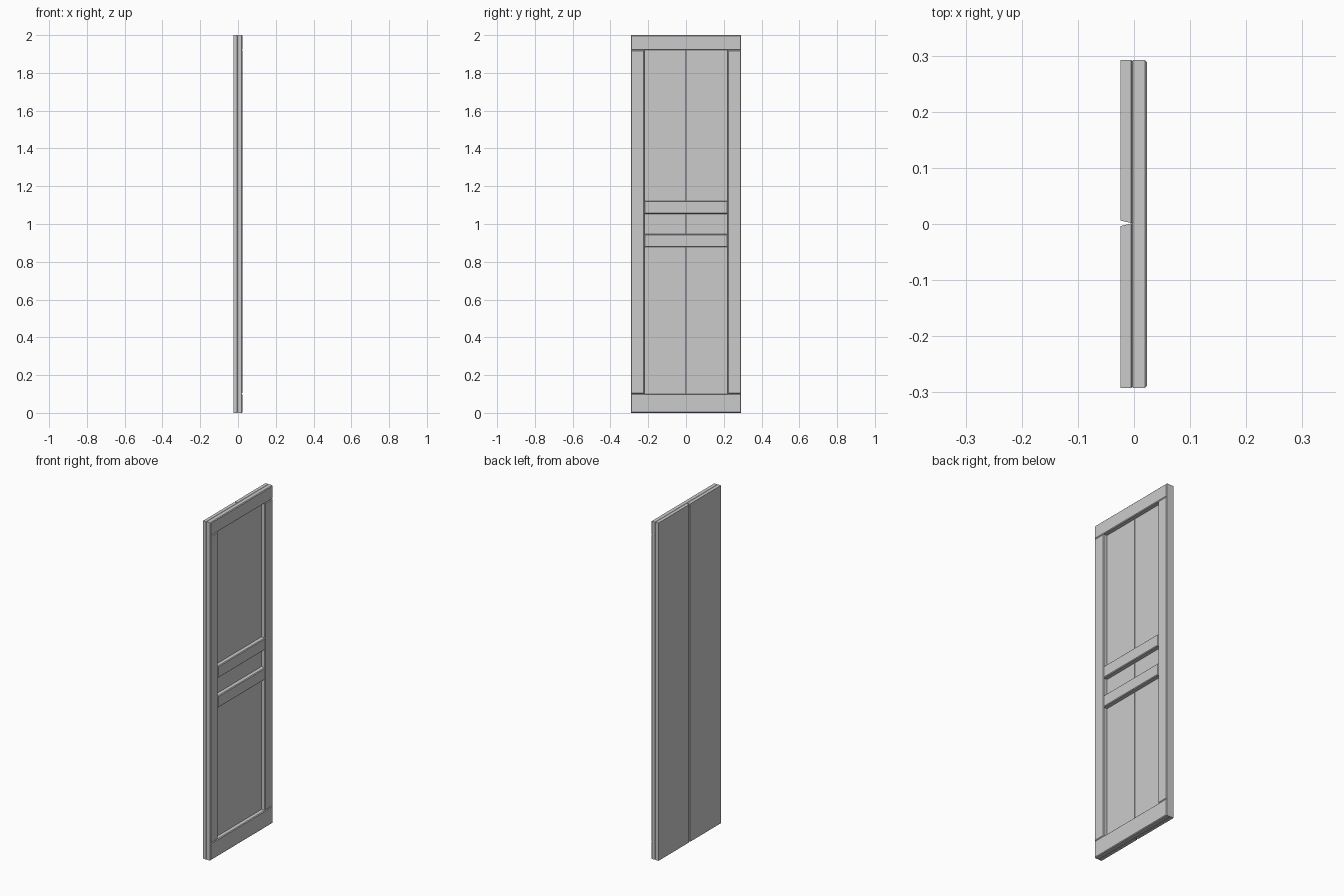
import bpy
import bmesh

# Remove the default cube
cube = bpy.data.objects.get("Cube")
if cube:
    bpy.data.objects.remove(cube, do_unlink=True)

# Single painted finish
grey = bpy.data.materials.new("light_grey")
grey.use_nodes = True
colour = (0.6, 0.6, 0.6, 1)
grey.diffuse_color = colour
grey.node_tree.nodes["Principled BSDF"].inputs["Base Color"].default_value = colour

HALF = 0.292      # half the width
HEIGHT = 2.0
BACK, SEAM, FRONT = -0.0245, -0.0035, 0.0235
CHAMFER, EASE = 0.004, 0.0015


def slab(name, sections):
    """Join rectangles (x, y0, y1, z0, z1), listed back to front, into a solid."""
    bm = bmesh.new()
    rings = []
    for x, y0, y1, z0, z1 in sections:
        corners = ((y0, z0), (y1, z0), (y1, z1), (y0, z1))
        rings.append([bm.verts.new((x, y, z)) for y, z in corners])
    bm.faces.new(rings[0])
    bm.faces.new(rings[-1])
    for a, b in zip(rings, rings[1:]):
        for i in range(4):
            j = (i + 1) % 4
            bm.faces.new((a[i], a[j], b[j], b[i]))
    bmesh.ops.recalc_face_normals(bm, faces=bm.faces[:])
    mesh = bpy.data.meshes.new(name)
    bm.to_mesh(mesh)
    bm.free()
    mesh.materials.append(grey)
    obj = bpy.data.objects.new(name, mesh)
    bpy.context.collection.objects.link(obj)
    return obj


def batten(name, y0, y1, z0, z1):
    """Frame piece with a chamfered front and a slightly eased back."""
    def ring(x, d):
        return (x, y0 + d, y1 - d, z0 + d, z1 - d)
    return slab(name, [ring(SEAM, EASE), ring(SEAM + EASE, 0),
                       ring(FRONT - CHAMFER, 0), ring(FRONT, CHAMFER)])


# Two backing boards, their meeting edges cut to a V groove
slab("backing_board_left", [
    (BACK, 0.006, HALF, 0, HEIGHT),
    (SEAM - EASE, 0.002, HALF, 0, HEIGHT),
    (SEAM, 0.002, HALF - EASE, EASE, HEIGHT - EASE)])
slab("backing_board_right", [
    (BACK, -HALF, -0.004, 0, HEIGHT),
    (SEAM - EASE, -HALF, 0.001, 0, HEIGHT),
    (SEAM, -HALF + EASE, 0.001, EASE, HEIGHT - EASE)])

# Frame: top and bottom rails over the full width
LOW, HIGH, INNER = 0.101, 1.921, 0.221
batten("bottom_rail", -HALF, HALF, 0, LOW)
batten("top_rail", -HALF, HALF, HIGH, HEIGHT)

# Upright stiles between the rails
batten("stile_right", -HALF, -INNER, LOW, HIGH)
batten("stile_left", INNER, HALF, LOW, HIGH)

# Pair of middle rails
for name, z in (("lower_middle_rail", 0.877), ("upper_middle_rail", 1.053)):
    batten(name, -INNER, INNER, z, z + 0.07)
